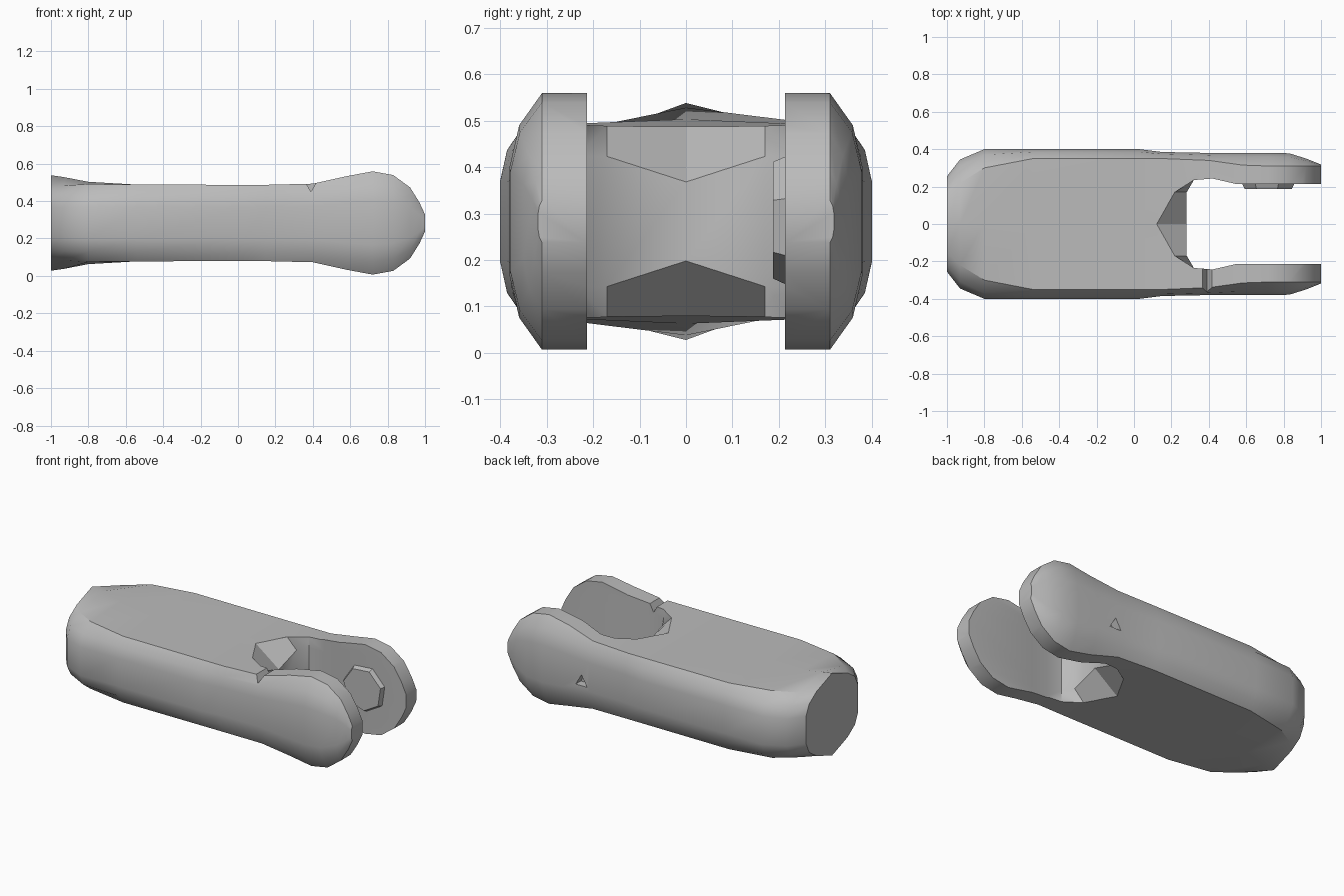
import bpy, bmesh, math

MIDDLE = 0.283  # height of the long axis

default_cube = bpy.data.objects.get("Cube")
if default_cube:
    bpy.data.objects.remove(default_cube, do_unlink=True)

grey = bpy.data.materials.new("plain grey")
grey.use_nodes = True
grey.diffuse_color = (0.5, 0.5, 0.5, 1)
shader = grey.node_tree.nodes["Principled BSDF"]
shader.inputs["Base Color"].default_value = grey.diffuse_color


def loft(name, rings):
    """Skin a stack of closed rings and cap both ends."""
    bm = bmesh.new()
    loops = [[bm.verts.new(point) for point in ring] for ring in rings]
    for lower, upper in zip(loops, loops[1:]):
        for i in range(len(lower)):
            bm.faces.new((lower[i - 1], lower[i], upper[i], upper[i - 1]))
    bm.faces.new(loops[0])
    bm.faces.new(loops[-1])
    bmesh.ops.recalc_face_normals(bm, faces=bm.faces)
    mesh = bpy.data.meshes.new(name)
    bm.to_mesh(mesh)
    bm.free()
    mesh.materials.append(grey)
    obj = bpy.data.objects.new(name, mesh)
    bpy.context.collection.objects.link(obj)
    return obj


def cut(target, cutter):
    """Subtract a hidden helper from the target."""
    cutter.hide_render = True
    cutter.hide_set(True)
    modifier = target.modifiers.new(cutter.name, "BOOLEAN")
    modifier.operation = "DIFFERENCE"
    modifier.solver = "EXACT"
    modifier.object = cutter


def body_ring(x, side, edge, height, ridge=None):
    """Barrel-sided cross-section: flat top edge, rounded shoulder, upright side."""
    shoulder = side * 0.7 + edge * 0.3
    quarter = [(edge, height), (shoulder, height * 0.75), (side, height * 0.42)]
    half = quarter + [(y, -z) for y, z in reversed(quarter)]
    outline = [(0, ridge or height)] + half + [(0, -(ridge or height))]
    outline += [(-y, z) for y, z in reversed(half)]
    return [(x, y, MIDDLE + z) for y, z in outline]


# Body: x, side half width, edge half width, half height, optional ridge
body = loft("link_body", [
    body_ring(-1, 0.255, 0.15, 0.2, 0.255),
    body_ring(-0.93, 0.345, 0.22, 0.2, 0.245),
    body_ring(-0.8, 0.4, 0.3, 0.208, 0.22),
    body_ring(-0.54, 0.4, 0.35, 0.205),
    body_ring(0.03, 0.4, 0.35, 0.204),
    body_ring(0.15, 0.385, 0.35, 0.204),
    body_ring(0.4, 0.38, 0.34, 0.21),
    body_ring(0.58, 0.38, 0.315, 0.25),
    body_ring(0.72, 0.38, 0.31, 0.276),
    body_ring(0.83, 0.378, 0.31, 0.256),
    body_ring(0.92, 0.35, 0.31, 0.19),
    body_ring(0.97, 0.33, 0.31, 0.11),
    body_ring(1, 0.318, 0.31, 0.045),
])


def slot_ring(apex, apex_height, height):
    """Plan of the slot, mirrored front to back, with a pointed floor."""
    corner = 0.17 + apex * 0.4
    wall = [(corner, 0.17), (0.32, 0.235), (0.42, 0.243), (0.55, 0.213), (1.1, 0.213)]
    plan = wall + [(x, -y) for x, y in reversed(wall)]
    ring = [(apex, 0, MIDDLE + apex_height)]
    return ring + [(x, y, MIDDLE + height) for x, y in plan]


# Slot between the arms, flaring into the top and bottom faces
levels = [(0.28, 0.085, 0.14), (0.12, 0.205, 0.205), (0.12, 0.45, 0.45)]
lower_rings = [slot_ring(apex, -low, -high) for apex, low, high in reversed(levels)]
upper_rings = [slot_ring(*level) for level in levels]
cut(body, loft("slot_cutter", lower_rings + upper_rings))


def polygon(y, x, z, radius, sides, turn):
    """Regular ring of points facing along y."""
    angles = [turn + math.tau * i / sides for i in range(sides)]
    return [(x + radius * math.cos(a), y, z + radius * math.sin(a)) for a in angles]


def polygon_prism(name, x, z, sides, turn, first, last):
    """Prism or taper between two (y, radius) ends."""
    return loft(name, [polygon(y, x, z, radius, sides, turn) for y, radius in (first, last)])


# Small dent in the back side, and nick in the front top edge
up, down = math.pi / 2, -math.pi / 2
cut(body, polygon_prism("dent_cutter", 0.45, 0.24, 3, up, (0.33, 0.045), (0.45, 0.045)))
cut(body, polygon_prism("nick_cutter", 0.39, 0.49, 3, down, (-0.38, 0.04), (-0.2, 0.04)))

# Raised pivot boss inside the back arm
polygon_prism("pivot_boss", 0.72, 0.29, 7, 0.3, (0.23, 0.15), (0.187, 0.13))

# Apply the cuts, then smooth the sides and keep the rims sharp
bpy.context.view_layer.objects.active = body
body.select_set(True)
for modifier in list(body.modifiers):
    bpy.ops.object.modifier_apply(modifier=modifier.name)
bpy.ops.object.shade_smooth_by_angle(angle=math.radians(32))
